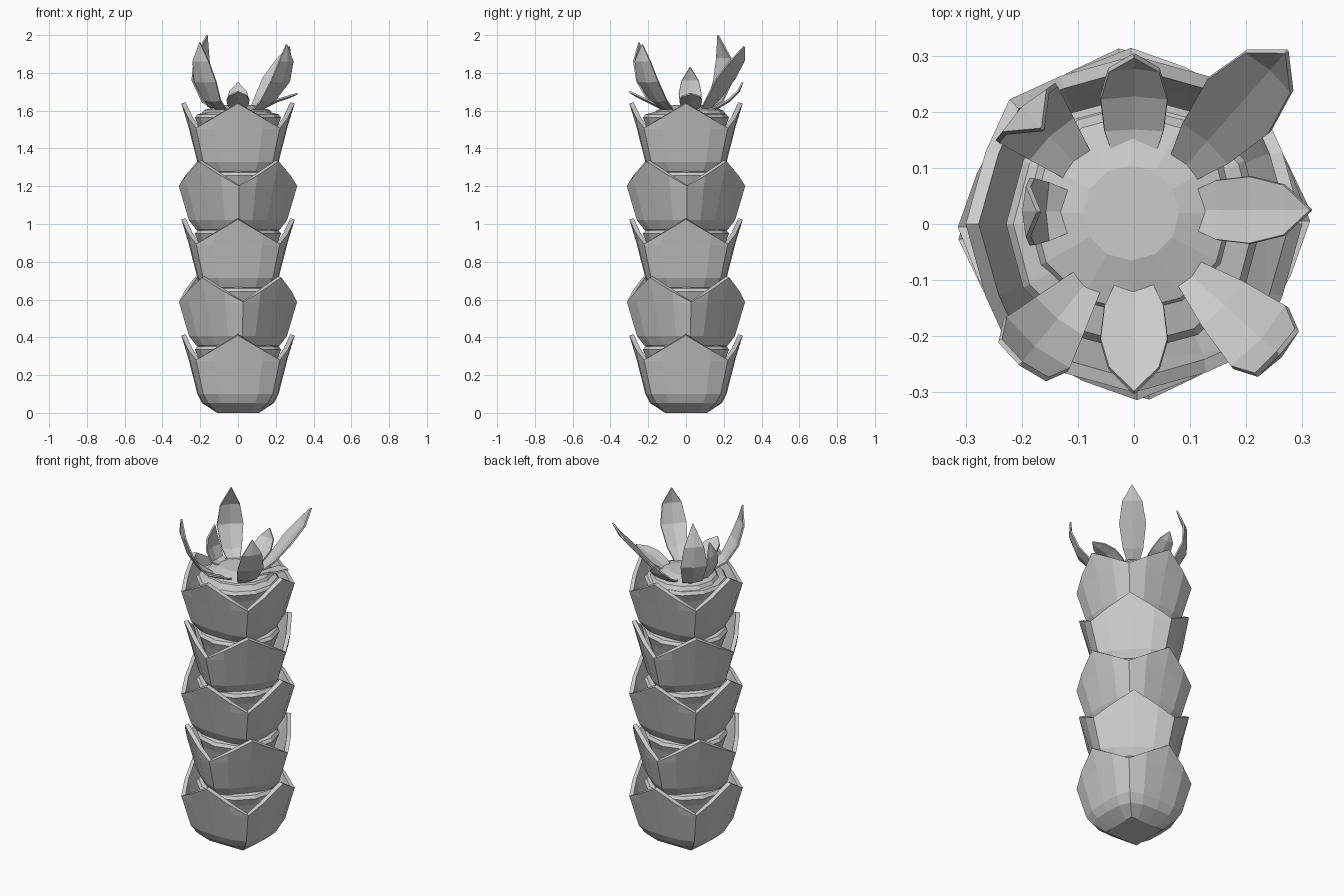
import bpy, bmesh
from math import sin, cos, pi, radians
from mathutils import Matrix, Vector

if "Cube" in bpy.data.objects:
    bpy.data.objects.remove(bpy.data.objects["Cube"])

STEP = 0.307  # vertical spacing of the stacked segments


def make_object(name, bm, thickness=0.0, offset=-1.0):
    me = bpy.data.meshes.new(name)
    bm.to_mesh(me)
    bm.free()
    ob = bpy.data.objects.new(name, me)
    bpy.context.collection.objects.link(ob)
    if thickness:
        mod = ob.modifiers.new("thickness", 'SOLIDIFY')
        mod.thickness = thickness
        mod.offset = offset
    return ob


def grid(bm, rows):
    vs = [[bm.verts.new(p) for p in row] for row in rows]
    for a, b in zip(vs, vs[1:]):
        for i in range(len(a) - 1):
            bm.faces.new((a[i], a[i + 1], b[i + 1], b[i]))


def lathe(name, profile, sides, z):
    bm = bmesh.new()
    rows = [[(r * cos(2 * pi * i / sides), r * sin(2 * pi * i / sides), h + z)
             for i in range(sides + 1)] for r, h in profile]
    grid(bm, rows)
    bmesh.ops.remove_doubles(bm, verts=bm.verts, dist=0.0005)
    bmesh.ops.holes_fill(bm, edges=bm.edges, sides=0)
    bmesh.ops.recalc_face_normals(bm, faces=bm.faces)
    return make_object(name, bm)


# Bark cup: four pointed scales; rows give
# (corner half width, mid depth, corner z, mid z)
CUP = [(0.11, 0.11, 0.0, 0.0), (0.158, 0.19, 0.052, 0.052),
       (0.184, 0.215, 0.10, 0.10), (0.220, 0.262, 0.272, 0.285),
       (0.222, 0.30, 0.28, 0.41)]


def bark_cup(name, z, angle):
    bm = bmesh.new()
    for k in range(4):
        rot = Matrix.Rotation(angle + k * pi / 2, 3, 'Z')
        rows = []
        for w, d, zc, zm in CUP:
            row = []
            for f in (-1, -0.58, 0, 0.58, 1):
                a = abs(f)
                bulge = {0: 1.0, 0.58: 0.82, 1: 0.0}[a]
                depth = w + (d - w) * bulge if zm < 0.4 else w + (d - w) * (1 - a) ** 0.7
                row.append(rot @ Vector((w * f, -depth, zc + (zm - zc) * (1 - a) + z)))
            rows.append(row)
        grid(bm, rows)  # winding already faces outward
    bmesh.ops.remove_doubles(bm, verts=bm.verts, dist=0.0005)
    # close the flat bottom, facing down
    low = [v for v in bm.verts if v.co.z < z + 0.01]
    low.sort(key=lambda v: -math_angle(v.co))
    bm.faces.new(low)
    return make_object(name, bm, 0.024)


def math_angle(p):
    return Vector((1, 0)).angle_signed(Vector((p.x, -p.y)))


# Stacked trunk with an inner core in each cup
CORE = [(0.15, 0.08), (0.21, 0.29), (0.228, 0.335), (0.215, 0.352), (0.15, 0.37)]
for i, deg in enumerate((0, 50, 0, 46, 0)):
    bark_cup(f"bark_cup_{i + 1}", i * STEP, radians(deg))
    lathe(f"trunk_core_{i + 1}", CORE, 12, i * STEP)

# Crown cap
cap = lathe("crown_cap", [(0.195, 1.575), (0.175, 1.603), (0.085, 1.63)], 12, 0)
cap.location = (-0.005, 0.02, 0)


def leaf(name, deg, spine, widths, shift=(0, 0)):
    """Creased leaf following an (r, z) spine in direction deg."""
    bm = bmesh.new()
    rot = Matrix.Rotation(radians(deg), 3, 'Z')
    rows = []
    for i, ((r, z), w) in enumerate(zip(spine, widths)):
        p, q = spine[max(i - 1, 0)], spine[min(i + 1, len(spine) - 1)]
        t = Vector((q[0] - p[0], 0, q[1] - p[1])).normalized()
        up = Vector((-t.z, 0, t.x)) * w * 0.15  # edges lift towards the inside
        c = Vector((r, 0, z))
        rows.append([rot @ v + Vector((*shift, 0)) for v in
                     (c + up + Vector((0, -w, 0)), c, c + up + Vector((0, w, 0)))])
    grid(bm, rows)
    make_object(name, bm, 0.009, 0.0)


LONG = (0.025, 0.055, 0.073, 0.054, 0.001)
SHORT = (0.03, 0.053, 0.060, 0.045, 0.001)
# Four tall diagonal leaves
leaf("tall_leaf_back_right", 48.5, [(.12, 1.59), (.20, 1.66), (.29, 1.765), (.37, 1.86), (.41, 1.94)], LONG)
leaf("tall_leaf_back_left", 134, [(.12, 1.59), (.22, 1.64), (.285, 1.76), (.285, 1.88), (.235, 2.0)], LONG)
leaf("tall_leaf_front_left", 231, [(.12, 1.59), (.22, 1.65), (.285, 1.75), (.32, 1.86), (.32, 1.96)], LONG)
leaf("tall_leaf_front_right", -42, [(.12, 1.59), (.22, 1.65), (.31, 1.75), (.35, 1.86), (.345, 1.95)], LONG)
# Four short leaves between them
leaf("short_leaf_right", 0, [(.10, 1.60), (.15, 1.62), (.21, 1.65), (.27, 1.67), (.315, 1.69)], SHORT, (0, .025))
leaf("short_leaf_back", 90, [(.10, 1.60), (.17, 1.615), (.23, 1.65), (.28, 1.70), (.30, 1.75)], SHORT)
leaf("short_leaf_left", 180, [(.10, 1.60), (.16, 1.625), (.19, 1.69), (.195, 1.76), (.17, 1.83)], SHORT, (0, .022))
leaf("short_leaf_front", 270, [(.10, 1.60), (.15, 1.62), (.21, 1.65), (.26, 1.675), (.30, 1.70)], SHORT)
